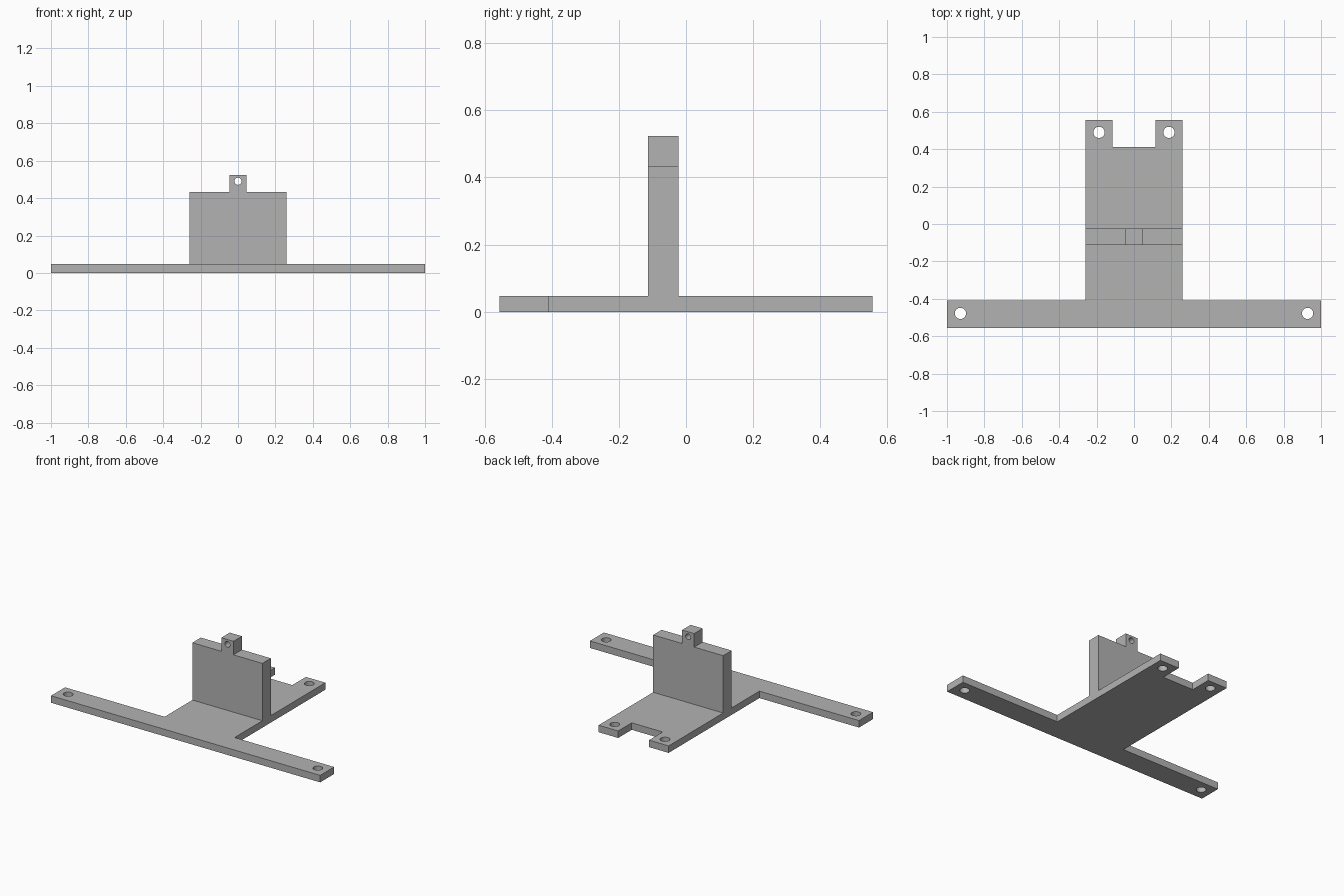
import bpy
import bmesh
import math
from mathutils import Matrix

cube = bpy.data.objects.get("Cube")
if cube:
    bpy.data.objects.remove(cube, do_unlink=True)

grey = bpy.data.materials.new("plain grey")
grey.use_nodes = True
colour = (0.45, 0.45, 0.45, 1)
grey.diffuse_color = colour
grey.node_tree.nodes["Principled BSDF"].inputs["Base Color"].default_value = colour


def circle(x, y, radius, sides=32):
    steps = [2 * math.pi * i / sides for i in range(sides)]
    return [(x + radius * math.cos(a), y + radius * math.sin(a)) for a in steps]


def mirrored(half):
    """Complete a right-hand half outline across x = 0."""
    return half + [(-x, y) for x, y in reversed(half)]


def slab(name, outline, holes, depth, matrix):
    """Extrude an outline with holes into a closed, welded solid."""
    curve = bpy.data.curves.new(name + " profile", "CURVE")
    curve.dimensions = "2D"
    curve.fill_mode = "BOTH"
    curve.extrude = depth / 2
    for loop in [outline] + holes:
        spline = curve.splines.new("POLY")
        spline.points.add(len(loop) - 1)
        for point, (x, y) in zip(spline.points, loop):
            point.co = (x, y, 0, 1)
        spline.use_cyclic_u = True
    helper = bpy.data.objects.new(name + " profile", curve)
    bpy.context.collection.objects.link(helper)
    graph = bpy.context.evaluated_depsgraph_get()
    mesh = bpy.data.meshes.new_from_object(helper.evaluated_get(graph))
    bpy.data.objects.remove(helper, do_unlink=True)

    bm = bmesh.new()
    bm.from_mesh(mesh)
    bmesh.ops.remove_doubles(bm, verts=bm.verts, dist=0.0001)
    bm.transform(matrix)
    bmesh.ops.recalc_face_normals(bm, faces=bm.faces)
    bm.to_mesh(mesh)
    bm.free()
    mesh.name = name
    mesh.materials.clear()
    mesh.materials.append(grey)
    obj = bpy.data.objects.new(name, mesh)
    bpy.context.collection.objects.link(obj)
    bpy.ops.object.select_all(action="DESELECT")
    obj.select_set(True)
    bpy.context.view_layer.objects.active = obj
    bpy.ops.object.shade_smooth_by_angle(angle=math.radians(30))
    return obj


thickness = 0.047
half_width = 0.26

# Flat T-shaped base with a notched rear edge and four screw holes
base_half = [(1, -0.556), (1, -0.408), (half_width, -0.408),
             (half_width, 0.556), (0.115, 0.556), (0.115, 0.412)]
base_holes = [circle(side * x, y, 0.03)
              for x, y in ((0.928, -0.478), (0.187, 0.49)) for side in (-1, 1)]
slab("base_plate", mirrored(base_half), base_holes, thickness,
     Matrix.Translation((0, 0, thickness / 2)))

# Upright wall with a drilled tab on its top edge
wall_half = [(half_width, thickness), (half_width, 0.432),
             (0.045, 0.432), (0.045, 0.523)]
wall_front, wall_back = -0.113, -0.023
slab("upright_wall", mirrored(wall_half), [circle(0, 0.49, 0.019)],
     wall_back - wall_front,
     Matrix.Translation((0, (wall_front + wall_back) / 2, 0))
     @ Matrix.Rotation(math.pi / 2, 4, "X"))
